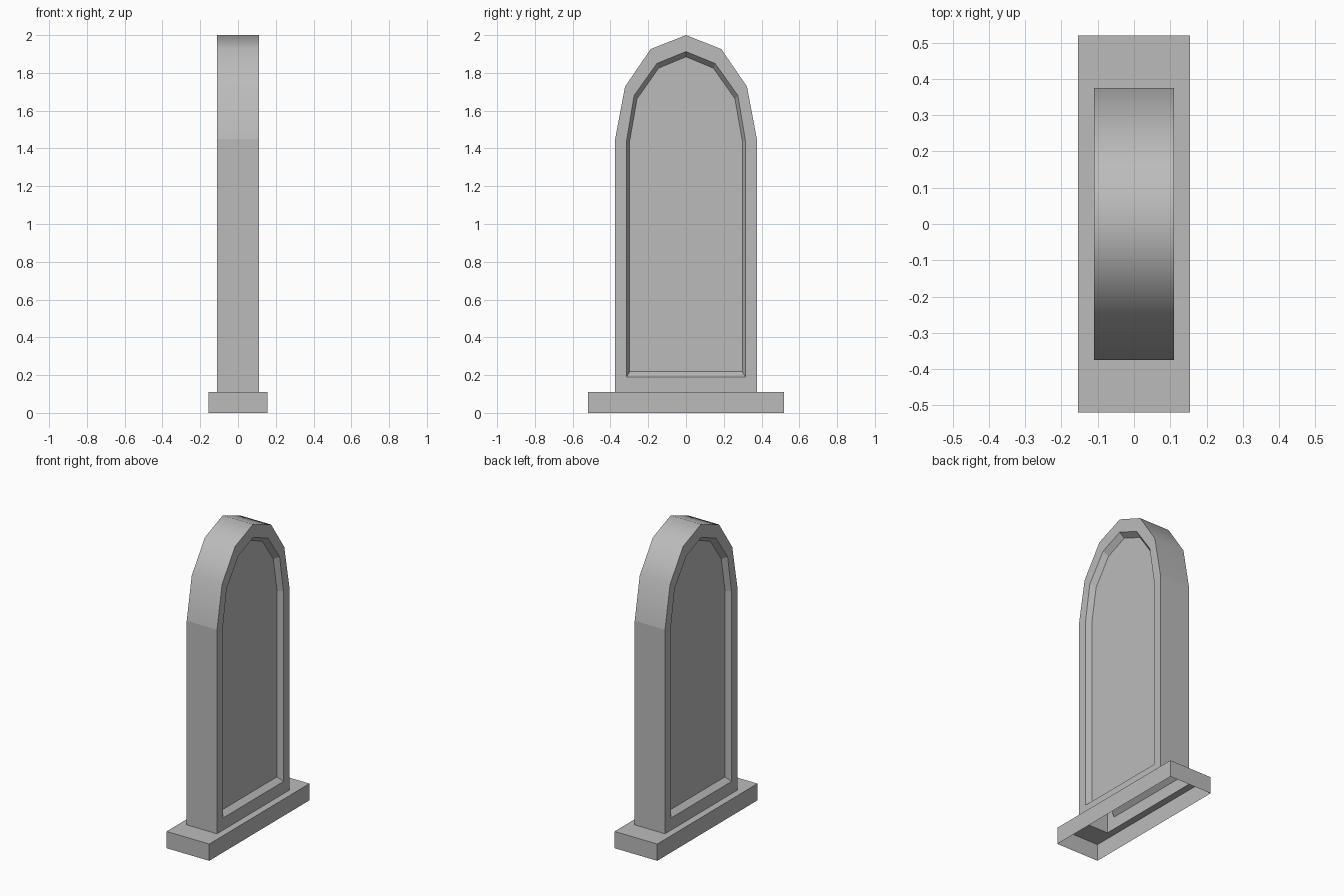
import bpy
import bmesh

cube = bpy.data.objects.get("Cube")
if cube:
    bpy.data.objects.remove(cube, do_unlink=True)

stone = bpy.data.materials.new("grey_stone")
stone.use_nodes = True
GREY = (0.5, 0.5, 0.5, 1.0)
stone.diffuse_color = GREY
stone.node_tree.nodes["Principled BSDF"].inputs["Base Color"].default_value = GREY

HALF_THICK = 0.11
PLINTH_TOP = 0.11
SHOULDER = 1.45
RECESS = 0.035


def arch(half):
    """Mirror half an outline (bottom corner up to the apex) into a full (y, z) loop."""
    return half + [(-y, z) for y, z in reversed(half[:-1])]


def ring(bm, points):
    return [bm.verts.new(p) for p in points]


def bridge(bm, a, b, closed=True):
    n = len(a)
    return [bm.faces.new((a[i], a[(i + 1) % n], b[(i + 1) % n], b[i]))
            for i in range(n if closed else n - 1)]


def finish(bm, name):
    bmesh.ops.recalc_face_normals(bm, faces=bm.faces)
    mesh = bpy.data.meshes.new(name)
    bm.to_mesh(mesh)
    bm.free()
    mesh.materials.append(stone)
    obj = bpy.data.objects.new(name, mesh)
    bpy.context.collection.objects.link(obj)
    return obj


# Arched slab: hollow, open underneath, with a bevelled recess on both broad sides
outer = arch([(0.375, PLINTH_TOP), (0.375, SHOULDER), (0.323, 1.727), (0.187, 1.926), (0, 2)])
rim = arch([(0.315, 0.19), (0.315, 1.44), (0.275, 1.68), (0.154, 1.85), (0, 1.913)])
panel = arch([(0.298, 0.218), (0.298, 1.44), (0.259, 1.663), (0.145, 1.825), (0, 1.885)])

bm = bmesh.new()
edges = []
for side in (-1, 1):
    x = side * HALF_THICK
    loops = [ring(bm, [(px, y, z) for y, z in outline])
             for px, outline in ((x, outer), (x, rim), (x - side * RECESS, panel))]
    bridge(bm, loops[0], loops[1])
    bridge(bm, loops[1], loops[2])
    bm.faces.new(loops[2])
    edges.append(loops[0])

# Outer wall: the curved top is smooth, everything else stays crisp
for face in bridge(bm, edges[0], edges[1], closed=False):
    face.smooth = face.calc_center_median().z > SHOULDER
for edge in bm.edges:
    edge.smooth = all(f.smooth for f in edge.link_faces)
finish(bm, "arched_slab")

# Plinth: open-bottomed box whose top is a frame around the slab
bm = bmesh.new()


def rectangle(hx, hy, z):
    return ring(bm, [(hx, hy, z), (-hx, hy, z), (-hx, -hy, z), (hx, -hy, z)])


foot = rectangle(0.155, 0.52, 0)
top = rectangle(0.155, 0.52, PLINTH_TOP)
opening = rectangle(HALF_THICK, 0.375, PLINTH_TOP)
bridge(bm, foot, top)
bridge(bm, top, opening)
finish(bm, "plinth")
